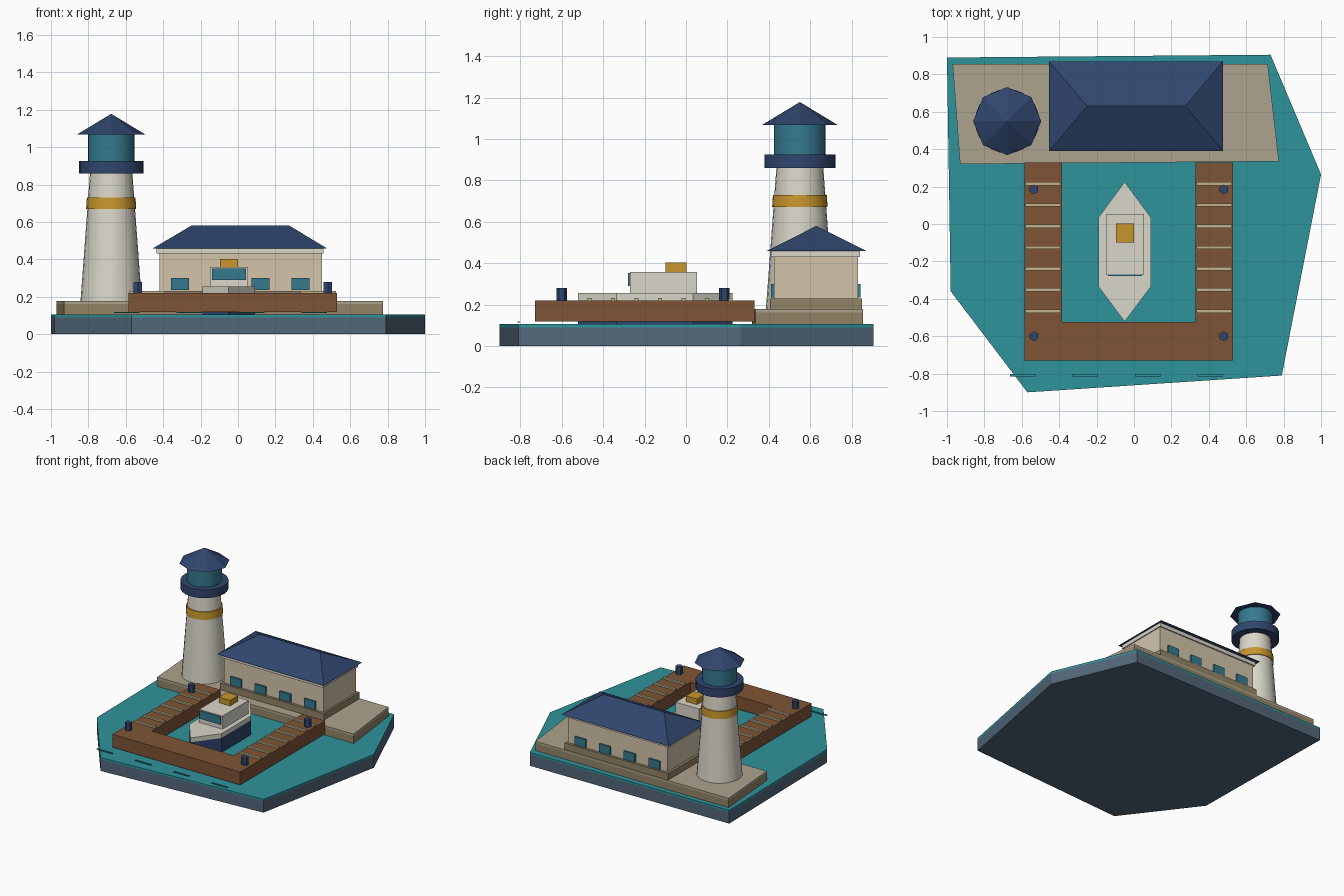
import bpy, bmesh, math

if "Cube" in bpy.data.objects:
    bpy.data.objects.remove(bpy.data.objects["Cube"])


def material(name, hex_code):
    srgb = [int(hex_code[i:i + 2], 16) / 255 for i in (0, 2, 4)]
    lin = [c / 12.92 if c <= 0.04045 else ((c + 0.055) / 1.055) ** 2.4 for c in srgb]
    m = bpy.data.materials.new(name)
    m.diffuse_color = (*lin, 1)
    m.use_nodes = True
    m.node_tree.nodes["Principled BSDF"].inputs["Base Color"].default_value = m.diffuse_color
    return m


SLATE = material("slate", "53677A")
TEAL = material("water_teal", "2F939C")
STONE = material("stone", "938467")
PAVING = material("paving", "ADA48E")
PLASTER = material("plaster", "D3C5AB")
WHITE = material("white", "DAD7C9")
NAVY = material("navy", "30466E")
GLASS = material("glass", "357A90")
GOLD = material("gold", "C7962D")
WOOD = material("wood", "7F5436")
BATTEN = material("batten", "C4B48C")


def finish(name, bm, mat):
    bmesh.ops.recalc_face_normals(bm, faces=bm.faces)
    me = bpy.data.meshes.new(name)
    bm.to_mesh(me)
    bm.free()
    ob = bpy.data.objects.new(name, me)
    bpy.context.collection.objects.link(ob)
    me.materials.append(mat)
    return ob


def prism(name, outline, z0, z1, mat):
    bm = bmesh.new()
    face = bm.faces.new([bm.verts.new((x, y, z0)) for x, y in outline])
    top = bmesh.ops.extrude_face_region(bm, geom=[face])["geom"]
    for v in top:
        if isinstance(v, bmesh.types.BMVert):
            v.co.z = z1
    return finish(name, bm, mat)


def box(name, x0, x1, y0, y1, z0, z1, mat):
    return prism(name, [(x0, y0), (x1, y0), (x1, y1), (x0, y1)], z0, z1, mat)


def drum(name, x, y, r0, r1, z0, z1, sides, mat, turn=0.0, smooth=False):
    bpy.ops.mesh.primitive_cone_add(vertices=sides, radius1=r0, radius2=r1, depth=z1 - z0,
                                    location=(x, y, (z0 + z1) / 2), rotation=(0, 0, turn))
    ob = bpy.context.object
    ob.name = name
    ob.data.materials.append(mat)
    if smooth:
        bpy.ops.object.shade_smooth_by_angle(angle=math.radians(35))
    return ob


# Base slab and water surface
shore = [(-1, 0.89), (-0.98, -0.36), (-0.57, -0.9), (0.79, -0.81), (1, 0.265), (0.73, 0.905)]
prism("base_slab", shore, 0, 0.09, SLATE)
prism("water", shore, 0.09, 0.105, TEAL)

# Stone quay
quay = [(-0.97, 0.855), (-0.93, 0.32), (0.775, 0.335), (0.715, 0.855)]
prism("quay_wall", quay, 0.1, 0.162, STONE)
prism("quay_paving", quay, 0.162, 0.178, PAVING)

# Harbour building
box("building_plinth", -0.44, 0.465, 0.405, 0.85, 0.178, 0.23, STONE)
box("building_walls", -0.42, 0.45, 0.425, 0.83, 0.23, 0.43, PLASTER)
box("building_cornice", -0.435, 0.458, 0.41, 0.84, 0.43, 0.46, WHITE)
for i in range(4):
    x = -0.31 + i * 0.215
    for side, y in (("front", 0.419), ("back", 0.836)):
        box(f"building_window_{side}_{i + 1}", x - 0.048, x + 0.048,
            y - 0.008, y + 0.008, 0.235, 0.3, GLASS)

# Hipped roof
roof = bmesh.new()
e = [roof.verts.new((x, y, 0.459)) for x, y in
     [(-0.455, 0.39), (0.475, 0.39), (0.475, 0.87), (-0.455, 0.87)]]
a, b = roof.verts.new((-0.25, 0.63, 0.58)), roof.verts.new((0.275, 0.63, 0.58))
for f in ([e[0], e[1], b, a], [e[1], e[2], b], [e[2], e[3], a, b], [e[3], e[0], a], e[::-1]):
    roof.faces.new(f)
finish("building_roof", roof, NAVY)

# Lighthouse
tx, ty = -0.678, 0.55
drum("tower", tx, ty, 0.164, 0.113, 0.178, 0.865, 24, WHITE, smooth=True)
drum("tower_band", tx, ty, 0.134, 0.13, 0.67, 0.73, 24, GOLD, smooth=True)
drum("gallery", tx, ty, 0.172, 0.172, 0.86, 0.925, 24, NAVY, smooth=True)
drum("lantern", tx, ty, 0.125, 0.125, 0.925, 1.07, 24, GLASS, smooth=True)
drum("lantern_roof", tx, ty, 0.182, 0, 1.068, 1.178, 8, NAVY)

# U-shaped pier
prism("pier", [(-0.585, 0.33), (-0.585, -0.73), (0.53, -0.73), (0.53, 0.33),
               (0.33, 0.33), (0.33, -0.525), (-0.385, -0.525), (-0.385, 0.33)], 0.118, 0.22, WOOD)
for side, x in (("left", -0.485), ("right", 0.43)):
    for i in range(7):
        y = 0.215 - i * 0.1135
        box(f"pier_batten_{side}_{i + 1}", x - 0.095, x + 0.095,
            y - 0.009, y + 0.009, 0.215, 0.232, BATTEN)

# Mooring bollards
for x in (-0.535, 0.48):
    for y in (-0.6, 0.185):
        drum("bollard", x, y, 0.026, 0.026, 0.215, 0.28, 6, NAVY)

# Boat
hull = [(-0.05, 0.225), (-0.19, 0.035), (-0.19, -0.335),
        (-0.05, -0.522), (0.09, -0.335), (0.09, 0.035)]
prism("boat_hull", hull, 0.103, 0.22, NAVY)
prism("boat_deck", hull, 0.22, 0.255, WHITE)
box("boat_cabin", -0.15, 0.053, -0.27, 0.054, 0.25, 0.358, WHITE)
box("boat_windscreen", -0.14, 0.042, -0.279, -0.265, 0.29, 0.352, GLASS)
box("boat_funnel", -0.097, 0, -0.098, 0.002, 0.355, 0.402, GOLD)

# Ripples in front of the pier
for i in range(4):
    x = -0.595 + i * 0.3345
    box(f"ripple_{i + 1}", x - 0.068, x + 0.068, -0.815, -0.803, 0.112, 0.118, TEAL)
